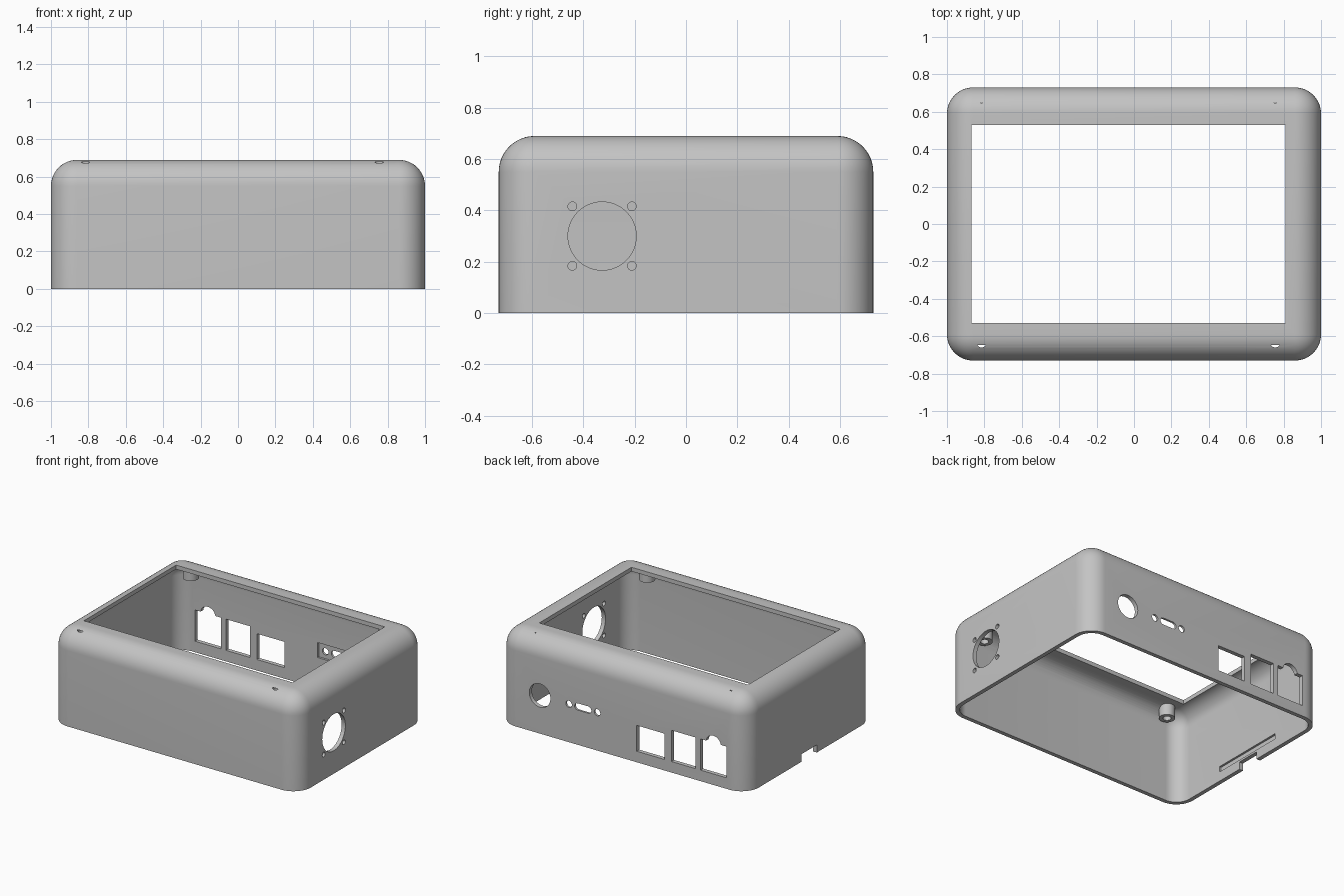
import bpy, bmesh, math
from mathutils import Matrix, Vector

old = bpy.data.objects.get("Cube")
if old:
    bpy.data.objects.remove(old, do_unlink=True)

W, D, H = 1.0, 0.73, 0.69      # half width, half depth, height
WALL, R = 0.03, 0.14           # wall thickness, corner radius

grey = bpy.data.materials.new("matte grey")
grey.use_nodes = True
grey.diffuse_color = (0.55, 0.55, 0.55, 1)
grey.node_tree.nodes["Principled BSDF"].inputs["Base Color"].default_value = grey.diffuse_color


def finish(name, bm):
    mesh = bpy.data.meshes.new(name)
    bm.to_mesh(mesh)
    bm.free()
    mesh.materials.append(grey)
    ob = bpy.data.objects.new(name, mesh)
    bpy.context.collection.objects.link(ob)
    return ob


def box(name, x, y, z, radius=0):
    """Box from ranges; a radius rounds every edge except the bottom rim."""
    bm = bmesh.new()
    bmesh.ops.create_cube(bm, size=1)
    for v in bm.verts:
        v.co = Vector([(r[0] + r[1]) / 2 + c * (r[1] - r[0]) for r, c in zip((x, y, z), v.co)])
    if radius:
        edges = [e for e in bm.edges if max(v.co.z for v in e.verts) > z[0] + 0.01]
        bmesh.ops.bevel(bm, geom=edges, offset=radius, segments=12,
                        profile=0.5, affect='EDGES', clamp_overlap=True)
    return finish(name, bm)


def cylinder(name, centre, radius, depth, axis='Z', sides=40):
    bm = bmesh.new()
    turn = {'X': Matrix.Rotation(math.pi / 2, 4, 'Y'),
            'Y': Matrix.Rotation(math.pi / 2, 4, 'X'), 'Z': Matrix()}[axis]
    bmesh.ops.create_cone(bm, cap_ends=True, segments=sides, radius1=radius, radius2=radius,
                          depth=depth, matrix=Matrix.Translation(centre) @ turn)
    return finish(name, bm)


def cut(target, *cutters):
    for cutter in cutters:
        mod = target.modifiers.new("cut", 'BOOLEAN')
        mod.operation = 'DIFFERENCE'
        mod.solver = 'EXACT'
        mod.object = cutter
        bpy.context.view_layer.objects.active = target
        bpy.ops.object.modifier_apply(modifier=mod.name)
        bpy.data.objects.remove(cutter, do_unlink=True)


# Shell, with screw posts left standing in the cavity
shell = box("case_shell", (-W, W), (-D, D), (0, H), R)
wi, di = W - WALL, D - WALL
cavity = box("cavity", (-wi, wi), (-di, di), (-0.2, H - WALL), R - WALL)
posts = [(x, y) for x in (-0.815, 0.755) for y in (-0.633, 0.622)]
for x, y in posts:
    cut(cavity, cylinder("post", (x, y, 0.677), 0.053, 0.2))
cut(shell, cavity)
for x, y in posts:
    cut(shell, cylinder("screw_hole", (x, y, 0.578), 0.027, 0.2, sides=24))

# Screen opening in the top
cut(shell, box("screen_opening", (-0.87, 0.81), (-0.53, 0.53), (0.6, 0.8)))

# Fan hole and its four screws on the +x wall
fan_y, fan_z, step = -0.327, 0.3, 0.116
cut(shell, cylinder("fan_hole", (W, fan_y, fan_z), 0.133, 0.2, 'X', 64))
for sy in (-step, step):
    for sz in (-step, step):
        cut(shell, cylinder("fan_screw", (W, fan_y + sy, fan_z + sz), 0.017, 0.2, 'X', 20))

# Back wall: inner pocket, power hole, display port with two screws
back = (D - 0.1, D + 0.1)
port_z = 0.277
cut(shell, box("port_pocket", (0.15, 0.49), (D - 0.1, D - 0.015), (0.225, 0.334)))
cut(shell, cylinder("power_hole", (0.665, D, port_z), 0.085, 0.2, 'Y'),
    box("port_slot", (0.275, 0.361), back, (port_z - 0.025, port_z + 0.025)))
for x in (0.203, 0.275, 0.361, 0.432):
    cut(shell, cylinder("port_round", (x, D, port_z), 0.0245, 0.2, 'Y', 24))

# Back wall: three square sockets, the last with an arched latch
for x0, x1, top in ((-0.339, -0.114, 0.268), (-0.588, -0.395, 0.307), (-0.837, -0.628, 0.307)):
    cut(shell, box("socket", (x0, x1), back, (0.08, top)))
cut(shell, cylinder("latch_arch", (-0.732, D, 0.298), 0.06, 0.2, 'Y'))

# Cable notch and inner groove on the -x wall
cut(shell, box("cable_notch", (-W - 0.1, -W + 0.1), (-0.075, 0.1), (-0.1, 0.055)),
    box("card_groove", (-W + 0.015, -W + 0.1), (-0.28, 0.29), (0.07, 0.11)))

bpy.ops.object.select_all(action='DESELECT')
shell.select_set(True)
bpy.context.view_layer.objects.active = shell
bpy.ops.object.shade_smooth_by_angle(angle=math.radians(30))
